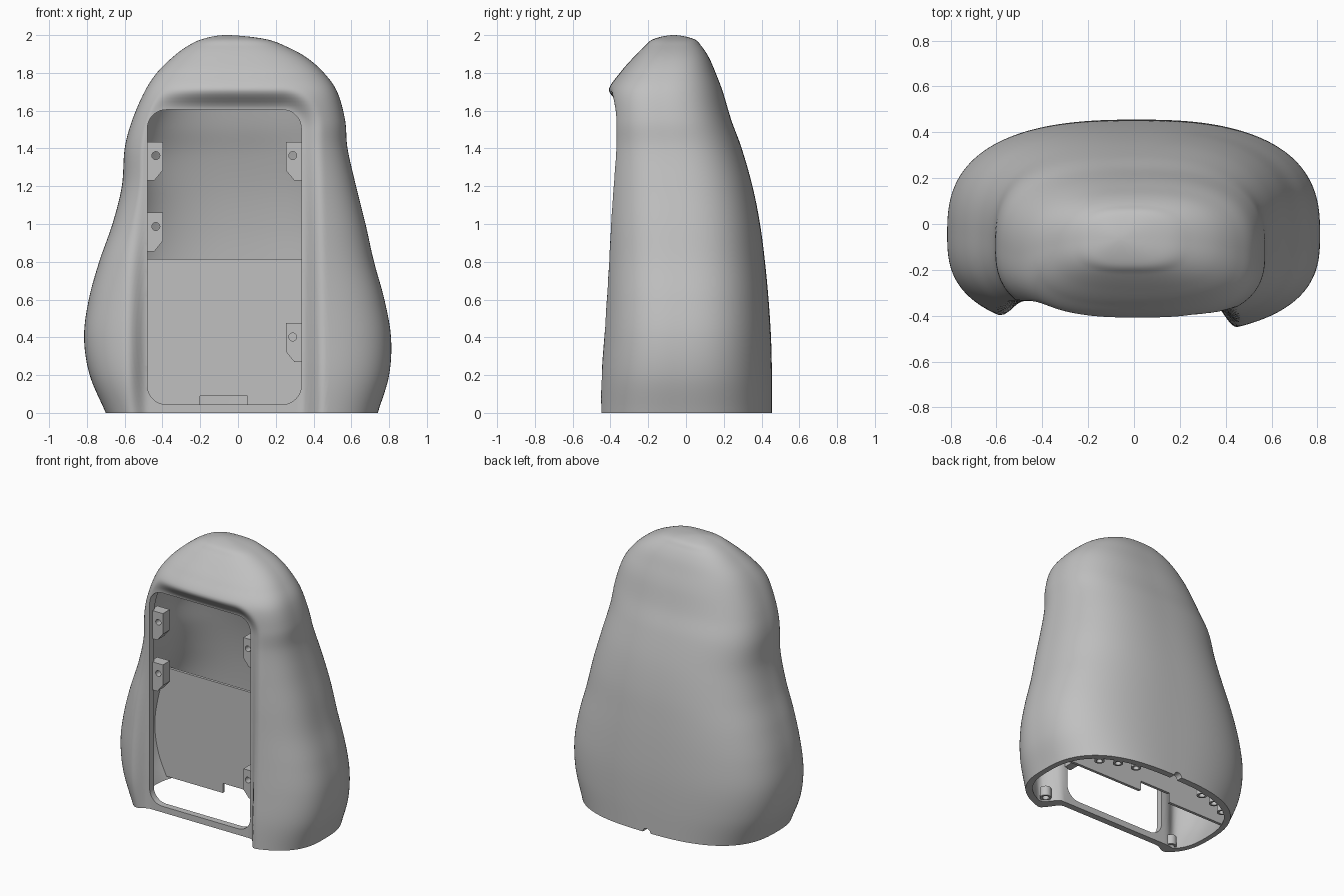
import bpy, bmesh, math

cube = bpy.data.objects.get("Cube")
if cube:
    bpy.data.objects.remove(cube, do_unlink=True)

grey = bpy.data.materials.new("matte grey")
grey.use_nodes = True
grey.diffuse_color = (0.53, 0.53, 0.53, 1)
bsdf = next(n for n in grey.node_tree.nodes if n.type == 'BSDF_PRINCIPLED')
bsdf.inputs["Base Color"].default_value = grey.diffuse_color

# Body sections: height, right edge, left edge, front, back
ROWS = [
    (0, -.70, .74, -.49, .455), (.2, -.785, .80, -.48, .455),
    (.4, -.815, .81, -.465, .45), (.6, -.79, .775, -.455, .437),
    (.8, -.735, .72, -.45, .418), (1, -.665, .675, -.445, .392),
    (1.2, -.615, .625, -.44, .352), (1.4, -.60, .58, -.435, .295),
    (1.55, -.56, .567, -.43, .24), (1.7, -.495, .525, -.415, .195),
    (1.8, -.43, .455, -.35, .157), (1.88, -.35, .365, -.28, .122),
    (1.94, -.27, .255, -.22, .083), (1.98, -.185, .14, -.17, .04),
    (2, -.06, -.06, -.065, -.065)]

# Window opening in the front
WIN_L, WIN_R, WIN_LOW, WIN_TOP, WIN_RAD = -.48, .335, .045, 1.605, .1
PLANE = -.335
WALL = .047


def finish(name, bm):
    bmesh.ops.recalc_face_normals(bm, faces=bm.faces)
    mesh = bpy.data.meshes.new(name)
    bm.to_mesh(mesh)
    bm.free()
    mesh.materials.append(grey)
    obj = bpy.data.objects.new(name, mesh)
    bpy.context.collection.objects.link(obj)
    return obj


def activate(obj):
    bpy.ops.object.select_all(action='DESELECT')
    obj.select_set(True)
    bpy.context.view_layer.objects.active = obj


def combine(obj, other, operation='DIFFERENCE'):
    """Apply a boolean and discard the second object."""
    activate(obj)
    mod = obj.modifiers.new("cut", 'BOOLEAN')
    mod.operation = operation
    mod.solver = 'EXACT'
    mod.object = other
    bpy.ops.object.modifier_apply(modifier=mod.name)
    bpy.data.objects.remove(other, do_unlink=True)


def smooth(obj, degrees):
    activate(obj)
    bpy.ops.object.shade_smooth_by_angle(angle=math.radians(degrees))


def sections(steps=8):
    """Smoothly interpolated body sections, rounded over at the crown."""
    first, second, crown = ROWS[0], ROWS[1], ROWS[-2]
    before = tuple(2 * a - b for a, b in zip(first, second))
    after = (crown[0], crown[2], crown[1], crown[4], crown[3])
    pts = [before] + ROWS + [after]
    for i in range(1, len(pts) - 2):
        for k in range(steps):
            t = k / steps
            yield [b + .5 * t * (c - a + t * (2 * a - 5 * b + 4 * c - d
                                              + t * (3 * (b - c) + d - a)))
                   for a, b, c, d in zip(*pts[i - 1:i + 3])]


def recess(x, y, z, t):
    """Press the front back to a flat plane around the window."""
    plane = PLANE + t
    if y >= plane:
        return y
    mid, half = (WIN_L + WIN_R) / 2, (WIN_R - WIN_L) / 2
    dx = abs(x - mid) - half + WIN_RAD
    dz = z - WIN_TOP + WIN_RAD
    d = math.hypot(max(dx, 0), max(dz, 0)) + min(max(dx, dz), 0) - WIN_RAD
    w = min(max((d - t) / .12, 0), 1)
    w = w * w * (3 - 2 * w)
    return plane + (y - plane) * w


def body(name, t=0.0, sides=224):
    """Closed body volume, shrunk inward by t."""
    bm = bmesh.new()
    rings = []

    def height(z):
        return z * (1 - t / 4) - t / 2

    for z, xr, xl, yf, yb in sections():
        yc = yf + .46 * (yb - yf)
        xc = (xr + xl) / 2
        hx, front, back = [max(h - t, h * .3)
                           for h in ((xl - xr) / 2, yc - yf, yb - yc)]
        ring = []
        for k in range(sides):
            a = math.tau * k / sides
            c, s = math.cos(a), math.sin(a)
            n = 2.65 if s > 0 else 2.8
            r = (abs(c) ** n + abs(s) ** n) ** (-1 / n)
            x = xc + hx * r * c
            y = yc + (back if s > 0 else front) * r * s
            ring.append(bm.verts.new((x, recess(x, y, height(z), t), height(z))))
        rings.append(ring)
    z, x, _, y, _ = ROWS[-1]
    tip = bm.verts.new((x, y, height(z)))
    for k in range(sides):
        j = (k + 1) % sides
        for low, high in zip(rings, rings[1:]):
            bm.faces.new((low[k], low[j], high[j], high[k]))
        bm.faces.new((rings[-1][k], rings[-1][j], tip))
    bm.faces.new(rings[0][::-1])
    return finish(name, bm)


def prism(name, outline, y0, y1):
    """Extrude an x-z outline from y0 to y1."""
    bm = bmesh.new()
    a = [bm.verts.new((x, y0, z)) for x, z in outline]
    b = [bm.verts.new((x, y1, z)) for x, z in outline]
    bm.faces.new(a)
    bm.faces.new(b[::-1])
    for k in range(len(a)):
        j = (k + 1) % len(a)
        bm.faces.new((a[k], b[k], b[j], a[j]))
    return finish(name, bm)


def disc(x, z, r, n=32):
    return [(x + r * math.cos(math.tau * k / n), z + r * math.sin(math.tau * k / n))
            for k in range(n)]


def cylinder(name, x, y, z0, z1, r):
    bm = bmesh.new()
    bmesh.ops.create_cone(bm, cap_ends=True, segments=32, radius1=r, radius2=r,
                          depth=z1 - z0)
    bmesh.ops.translate(bm, verts=bm.verts, vec=(x, y, (z0 + z1) / 2))
    return finish(name, bm)


# Hollow shell with the window and the cable notch at the back
shell = body("shell")
combine(shell, body("cavity", WALL, 144))
window = []
for sx, sz, start in ((1, 1, 0), (-1, 1, 90), (-1, -1, 180), (1, -1, 270)):
    cx = (WIN_R if sx > 0 else WIN_L) - sx * WIN_RAD
    cz = (WIN_TOP if sz > 0 else WIN_LOW) - sz * WIN_RAD
    for k in range(13):
        a = math.radians(start + 7.5 * k)
        window.append((cx + WIN_RAD * math.cos(a), cz + WIN_RAD * math.sin(a)))
combine(shell, prism("window_cutter", window, -.7, -.2))
combine(shell, prism("notch_cutter", disc(0, 0, .03), .3, .6))
smooth(shell, 60)

# Upright divider inside, notched at its lower edge
divider = prism("divider", [(-1, .02), (-.2, .02), (-.2, .09), (.05, .09),
                            (.05, .02), (1, .02), (1, .815), (-1, .815)], .11, .13)
combine(divider, body("divider_limit", WALL / 2, 96), 'INTERSECT')

# Drilled mounting tabs behind the window edge
for name, edge, s, top in (("upper_right_tab", WIN_L, 1, 1.435),
                           ("middle_right_tab", WIN_L, 1, 1.06),
                           ("upper_left_tab", WIN_R, -1, 1.435),
                           ("lower_left_tab", WIN_R, -1, .475)):
    out, inner = edge - .02 * s, edge + .082 * s
    tab = prism(name, [(out, top), (inner, top), (inner, top - .15),
                       (inner - .045 * s, top - .205), (out, top - .205)], -.3, -.22)
    combine(tab, prism("drill", disc(edge + .045 * s, top - .073, .021), -.4, -.1))
    smooth(tab, 30)

# Screw posts at the front and small sockets along the back wall
tubes = [("front_left_post", .48, -.34, .01, .08, .038),
         ("front_right_post", -.57, -.30, .01, .08, .038)]
for side, s in (("left", 1), ("right", -1)):
    for k, (x, y) in enumerate(((.285, .36), (.415, .33), (.53, .275))):
        tubes.append((f"back_{side}_socket_{k + 1}", s * x, y, 0, .06, .034))
for name, x, y, z0, z1, r in tubes:
    tube = cylinder(name, x, y, z0, z1, r)
    combine(tube, cylinder("bore", x, y, z0 - .1, z1 - .02, r * .6))
    smooth(tube, 30)
